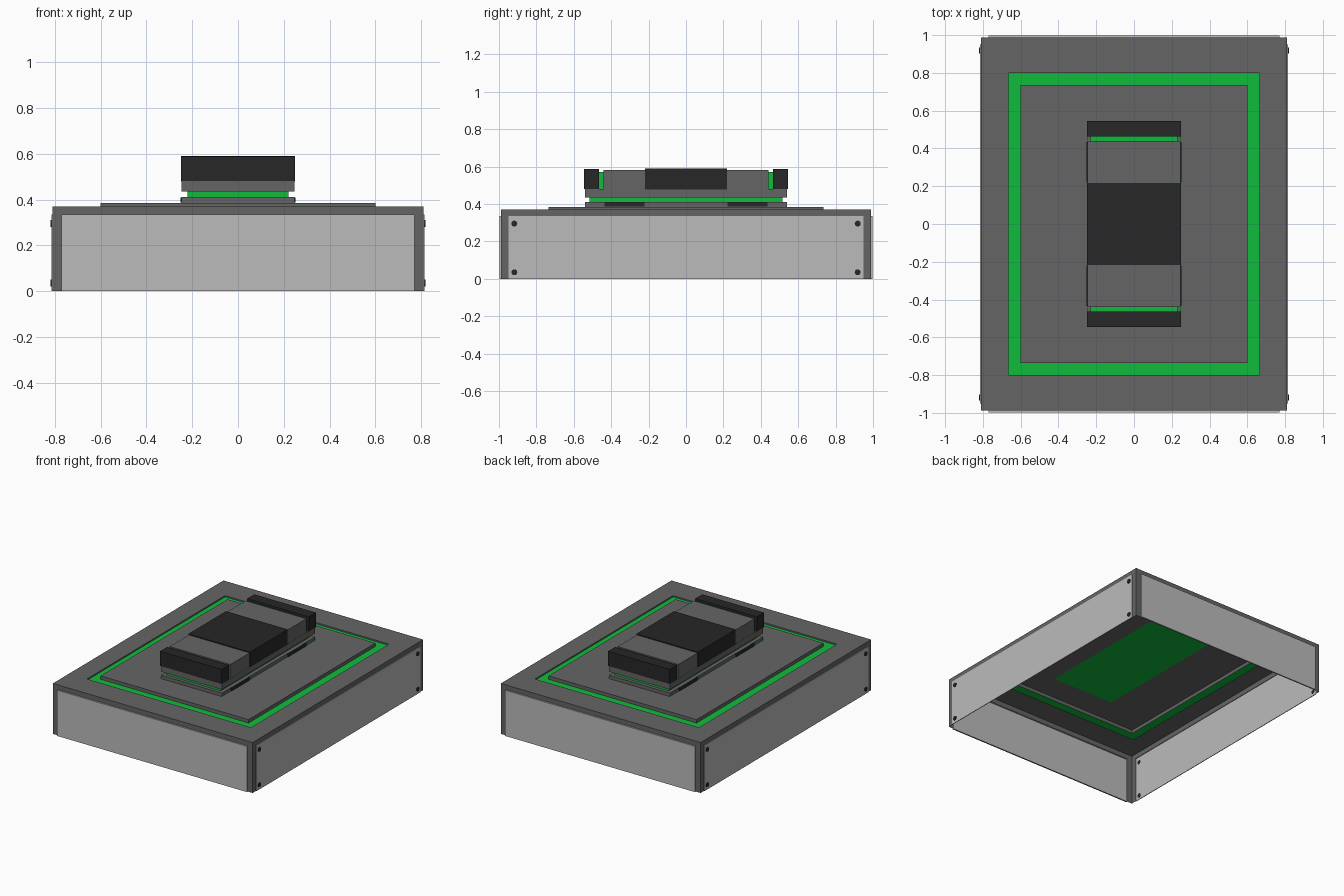
import bpy, bmesh, math
from mathutils import Matrix

if "Cube" in bpy.data.objects:
    bpy.data.objects.remove(bpy.data.objects["Cube"])


def material(name, rgb):
    m = bpy.data.materials.new(name)
    m.diffuse_color = (*rgb, 1)
    m.use_nodes = True
    m.node_tree.nodes["Principled BSDF"].inputs["Base Color"].default_value = m.diffuse_color
    return m


DARK = material("dark_grey", (0.13, 0.13, 0.13))
LIGHT = material("light_grey", (0.5, 0.5, 0.5))
BLACK = material("black", (0.02, 0.02, 0.02))
GREEN = material("green", (0.005, 0.5, 0.045))


def finish(name, bm, mat, mirror=""):
    me = bpy.data.meshes.new(name)
    bm.to_mesh(me)
    bm.free()
    ob = bpy.data.objects.new(name, me)
    bpy.context.collection.objects.link(ob)
    me.materials.append(mat)
    if mirror:
        mod = ob.modifiers.new("mirror", "MIRROR")
        mod.use_axis = ("x" in mirror, "y" in mirror, False)
        mod.use_mirror_merge = False
    return ob


def loft(name, loops, mat, cap=False, bottom=False, matrix=None, mirror=""):
    """Stack rectangles (half width, half depth, height), optionally capped."""
    bm = bmesh.new()
    rings = [[bm.verts.new((sx * hx, sy * hy, z))
              for sx, sy in ((-1, -1), (1, -1), (1, 1), (-1, 1))]
             for hx, hy, z in loops]
    for a, b in zip(rings, rings[1:]):
        for i in range(4):
            j = (i + 1) % 4
            bm.faces.new((a[i], a[j], b[j], b[i]))
    if cap:
        bm.faces.new(rings[-1])
    if bottom:
        bm.faces.new(rings[0][::-1])
    if matrix:
        bm.transform(matrix)
    return finish(name, bm, mat, mirror)


def block(name, hx, hy, z0, z1, mat, at=(0, 0), mirror=""):
    return loft(name, [(hx, hy, z0), (hx, hy, z1)], mat, True, True,
                Matrix.Translation((*at, 0)), mirror)


HX, HY, WALL = 0.81, 0.988, 0.335

# Stepped thin-sheet lid with a recessed green border
loft("top_frame", [(HX, HY, WALL), (HX, HY, 0.37), (0.665, 0.8, 0.37), (0.665, 0.8, 0.36)], DARK)
loft("green_border", [(0.665, 0.8, 0.36), (0.6, 0.735, 0.36)], GREEN)
loft("raised_plate", [(0.6, 0.735, 0.36), (0.6, 0.735, 0.385), (0.25, 0.54, 0.385)], DARK)
loft("green_underside", [(0.25, 0.54, 0.385)], GREEN, bottom=True)

# Angle strips on the four corners
bm = bmesh.new()
pts = [(0.77, HY), (HX, HY), (HX, 0.95)]
cols = [[bm.verts.new((x, y, z)) for z in (0, WALL)] for x, y in pts]
for a, b in zip(cols, cols[1:]):
    bm.faces.new((b[0], a[0], a[1], b[1]))
finish("corner_strips", bm, DARK, "xy")

# Wall panels, standing slightly proud of the frame
mid = Matrix.Translation((0, 0, WALL / 2))
loft("front_back_panels", [(0.77, WALL / 2, HY), (0.77, WALL / 2, 0.998)], LIGHT, True,
     matrix=mid @ Matrix.Rotation(-math.pi / 2, 4, "X"), mirror="y")
loft("side_panels", [(WALL / 2, 0.95, HX), (WALL / 2, 0.95, 0.815)], LIGHT, True,
     matrix=mid @ Matrix.Rotation(math.pi / 2, 4, "Y"), mirror="x")

# Bolts in the corners of the side panels
bm = bmesh.new()
for z in (0.035, 0.295):
    bmesh.ops.create_cone(bm, cap_ends=True, segments=16, radius1=0.016, radius2=0.016, depth=0.006,
                          matrix=Matrix.Translation((0.817, 0.918, z)) @ Matrix.Rotation(math.pi / 2, 4, "Y"))
finish("bolts", bm, BLACK, "xy")

# Control block: foot, green gap and body
loft("foot", [(0.247, 0.54, 0.385), (0.247, 0.54, 0.41)], DARK, True)
block("foot_pads", 0.008, 0.107, 0.386, 0.409, BLACK, (0.244, 0.328), "xy")
block("green_gap", 0.22, 0.515, 0.41, 0.436, GREEN)
block("body_lower", 0.247, 0.54, 0.436, 0.48, DARK)
block("green_core", 0.23, 0.47, 0.48, 0.57, GREEN)
block("body_upper", 0.246, 0.44, 0.48, 0.582, DARK)
block("centre_band", 0.25, 0.218, 0.478, 0.589, BLACK)
block("end_caps", 0.25, 0.041, 0.48, 0.587, BLACK, (0, 0.505), "y")
